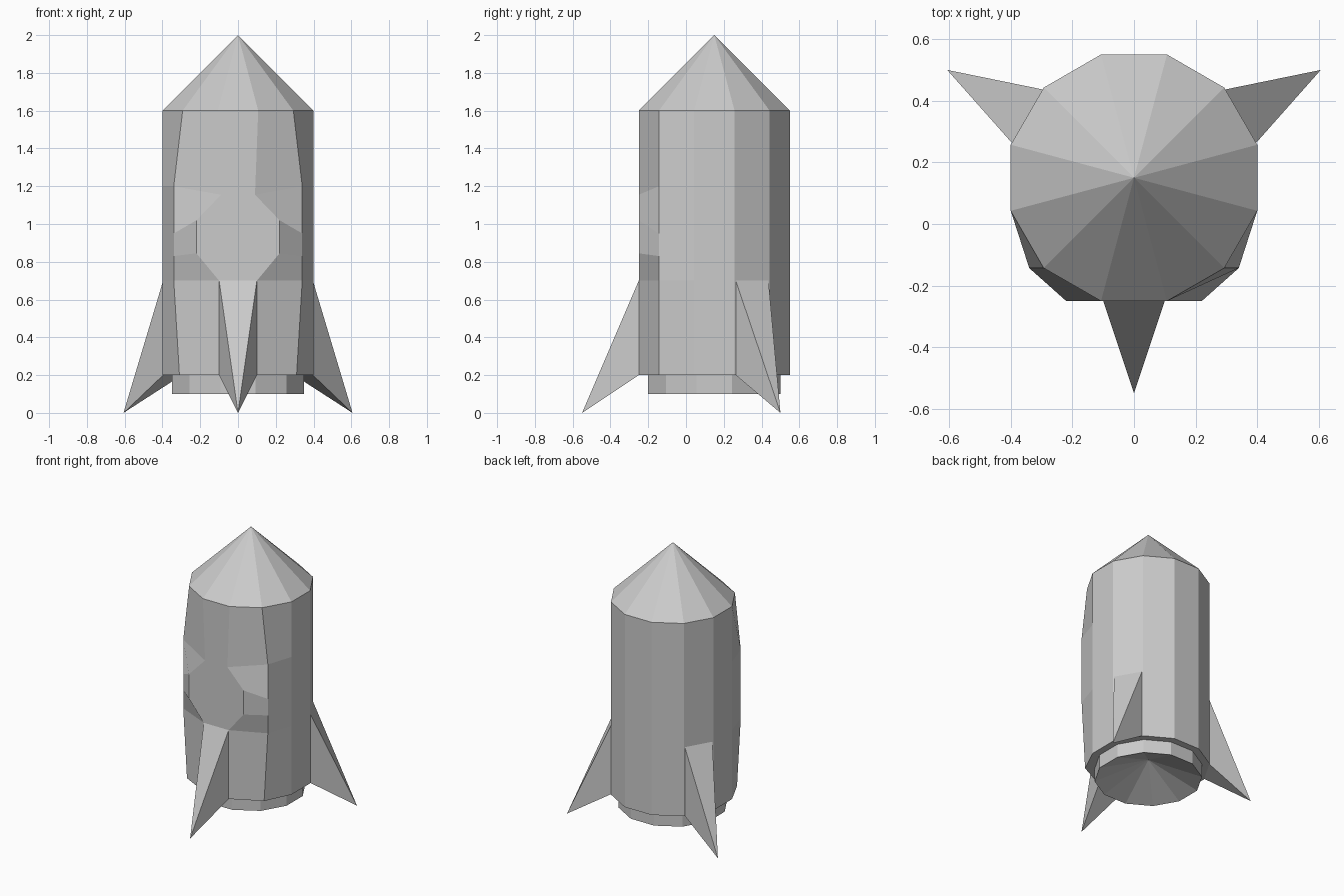
import bpy, bmesh
from math import sin, cos, radians

if "Cube" in bpy.data.objects:
    bpy.data.objects.remove(bpy.data.objects["Cube"])

CY = 0.15          # y of the rocket axis
N = 12             # sides of the hull


def polar(deg, r, z):
    a = radians(deg)
    return (r * cos(a), CY + r * sin(a), z)


def ring(r, z):
    return [polar(15 + 30 * k, r, z) for k in range(N)]


def make(name, verts, faces):
    me = bpy.data.meshes.new(name)
    me.from_pydata(verts, [], faces)
    bm = bmesh.new()
    bm.from_mesh(me)
    bmesh.ops.recalc_face_normals(bm, faces=bm.faces)
    bm.to_mesh(me)
    bm.free()
    ob = bpy.data.objects.new(name, me)
    bpy.context.collection.objects.link(ob)
    return ob


def loft(name, rings, apex_first=None, apex_last=None):
    """Skin a stack of rings, optionally closing an end to a point."""
    verts = [p for r in rings for p in r]
    faces = []
    for i in range(len(rings) - 1):
        for k in range(N):
            j = (k + 1) % N
            faces.append((i * N + k, i * N + j, (i + 1) * N + j, (i + 1) * N + k))
    for apex, start in ((apex_first, 0), (apex_last, (len(rings) - 1) * N)):
        if apex:
            verts.append(apex)
            faces += [(start + k, start + (k + 1) % N, len(verts) - 1) for k in range(N)]
    return make(name, verts, faces)


R = 0.4 / cos(radians(15))
RN = 0.35 / cos(radians(15))

# Hull: rows of z, with the front columns pulled out into an octagonal porthole panel
rows = [1.6, 1.2, 0.95, 0.83, 0.7, 0.2]
corner_x = [0.293, 0.34, 0.34, 0.34, 0.34, 0.31]
front = [(0.107, 1.6), (0.09, 1.155), (0.22, 1.02), (0.22, 0.845), (0.1, 0.7), (0.1, 0.2)]
hull = []
for i, z in enumerate(rows):
    r = ring(R, z)
    fx, fz = front[i]
    r[7] = (-corner_x[i], -0.143, z)
    r[10] = (corner_x[i], -0.143, z)
    r[8] = (-fx, -0.25, fz)
    r[9] = (fx, -0.25, fz)
    hull.append(r)

# Nose cone on top, nozzle with a hollow conical mouth below
loft("rocket_body", hull + [ring(RN, 0.2), ring(RN, 0.1)],
     apex_first=(0, CY, 2.0), apex_last=(0, CY, 0.25))

# Three pyramid fins, each rooted on one hull side
for label, deg in (("right", 30), ("left", 150), ("front", 270)):
    a = radians(deg)

    def at(out, side, z):
        return (out * cos(a) - side * sin(a), CY + out * sin(a) + side * cos(a), z)

    verts = [at(0.4, -0.1, 0.2), at(0.4, 0.1, 0.2), at(0.4, 0.1, 0.7),
             at(0.4, -0.1, 0.7), at(0.7, 0, 0.0)]
    make(label + "_fin", verts, [(k, (k + 1) % 4, 4) for k in range(4)])
